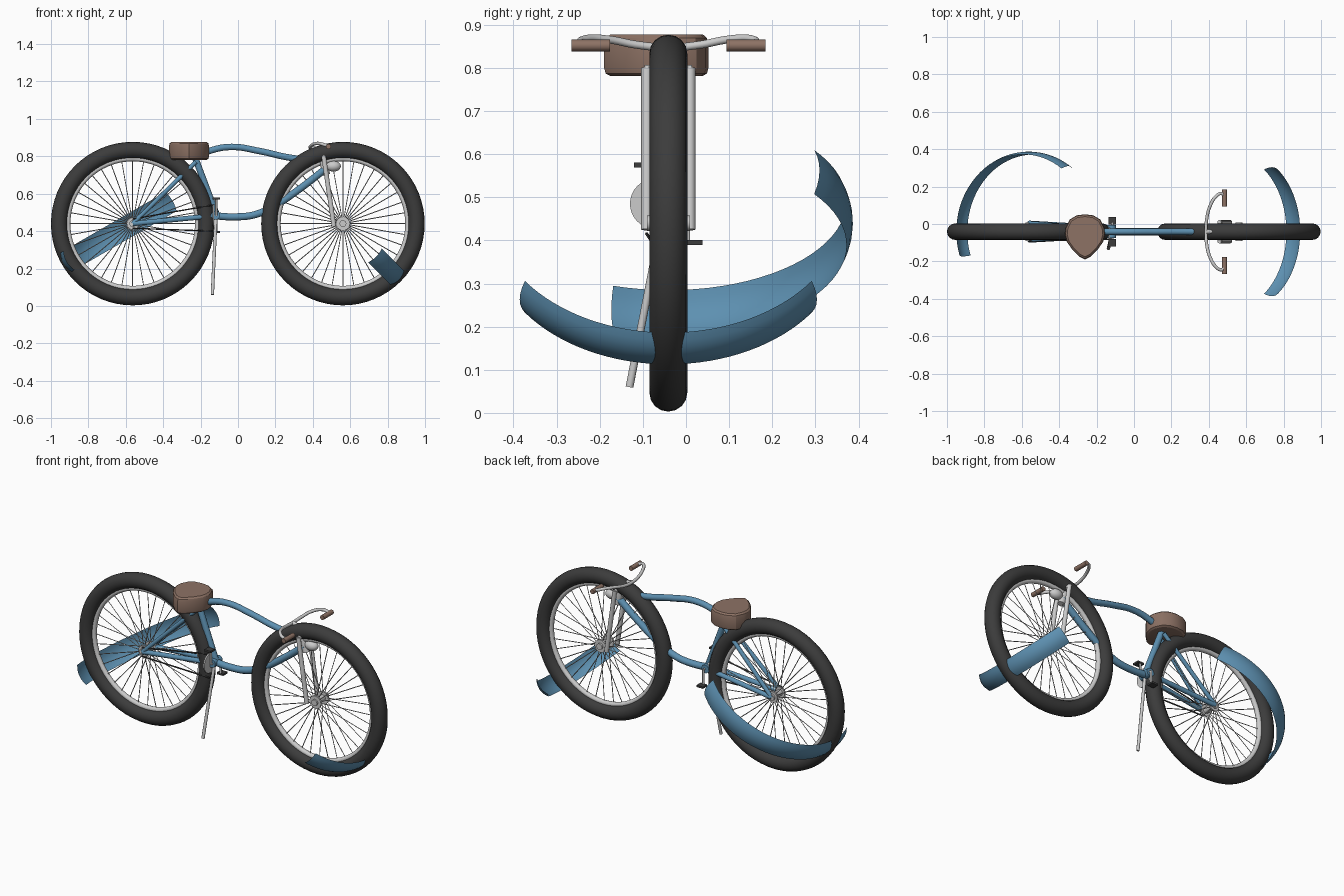
import bpy, bmesh
from math import sin, cos, pi, radians
from mathutils import Vector, Matrix

if "Cube" in bpy.data.objects:
    bpy.data.objects.remove(bpy.data.objects["Cube"])

Y = -0.041          # centre plane of the bike
HUB_Z = 0.44
REAR, FRONT = -0.563, 0.561


def material(name, rgb):
    m = bpy.data.materials.new(name)
    m.diffuse_color = (*rgb, 1)
    m.use_nodes = True
    m.node_tree.nodes["Principled BSDF"].inputs["Base Color"].default_value = m.diffuse_color
    return m


BLUE = material("blue_paint", (0.11, 0.28, 0.44))
BLACK = material("rubber", (0.045, 0.045, 0.045))
BROWN = material("leather", (0.27, 0.17, 0.13))


def finish(ob, mat, angle=40):
    if mat:
        ob.data.materials.append(mat)
    bpy.ops.object.select_all(action='DESELECT')
    ob.select_set(True)
    bpy.context.view_layer.objects.active = ob
    bpy.ops.object.shade_smooth_by_angle(angle=radians(angle))
    return ob


def from_bmesh(name, bm, mat=None, angle=40):
    me = bpy.data.meshes.new(name)
    bm.to_mesh(me)
    bm.free()
    ob = bpy.data.objects.new(name, me)
    bpy.context.collection.objects.link(ob)
    return finish(ob, mat, angle)


def tubes(name, paths, r, mat=None, res=3, steps=8):
    """Round tubes through the given points; more than two points are curved."""
    cu = bpy.data.curves.new(name, 'CURVE')
    cu.dimensions = '3D'
    cu.bevel_depth, cu.bevel_resolution, cu.use_fill_caps = r, res, True
    for path in paths:
        if len(path) == 2:
            sp = cu.splines.new('POLY')
            sp.points.add(1)
            for p, co in zip(sp.points, path):
                p.co = (*co, 1)
        else:
            sp = cu.splines.new('BEZIER')
            sp.resolution_u = steps
            sp.bezier_points.add(len(path) - 1)
            for p, co in zip(sp.bezier_points, path):
                p.co = co
                p.handle_left_type = p.handle_right_type = 'AUTO'
    ob = bpy.data.objects.new(name, cu)
    bpy.context.collection.objects.link(ob)
    bpy.ops.object.select_all(action='DESELECT')
    ob.select_set(True)
    bpy.context.view_layer.objects.active = ob
    bpy.ops.object.convert(target='MESH')
    return finish(bpy.context.object, mat)


def cylinder(name, loc, r, depth, axis, mat=None, n=32):
    rot = {'x': (0, pi / 2, 0), 'y': (pi / 2, 0, 0), 'z': (0, 0, 0)}[axis]
    bpy.ops.mesh.primitive_cylinder_add(vertices=n, radius=r, depth=depth, location=loc, rotation=rot)
    bpy.context.object.name = name
    return finish(bpy.context.object, mat)


def torus(name, loc, major, minor, mat=None, n=16):
    bpy.ops.mesh.primitive_torus_add(major_segments=64, minor_segments=n, major_radius=major,
                                     minor_radius=minor, location=loc, rotation=(pi / 2, 0, 0))
    bpy.context.object.name = name
    return finish(bpy.context.object, mat, 60)


def wheel(name, x, hub_r):
    c = (x, Y, HUB_Z)
    torus(name + "_tyre", c, 0.393, 0.044, BLACK)
    torus(name + "_rim", c, 0.348, 0.015, None, 10)
    cylinder(name + "_hub", c, 0.018, 0.10, 'y')
    for s in (-1, 1):
        cylinder(name + "_hub_flange", (x, Y + s * 0.035, HUB_Z), hub_r, 0.01, 'y')
    spokes = []
    for i in range(36):
        a = 2 * pi * i / 36
        side = 0.033 if i % 2 else -0.033
        spokes.append([(x + 0.025 * cos(a), Y + side, HUB_Z + 0.025 * sin(a)),
                       (x + 0.345 * cos(a), Y, HUB_Z + 0.345 * sin(a))])
    tubes(name + "_spokes", spokes, 0.0025, None, 0)


def fender(name, x, u, width, a0, a1, r):
    """Crowned strip swept around the axle in the plane of u and the y axis."""
    u = Vector(u).normalized()
    n = Vector((-u.z, 0, u.x))
    bm = bmesh.new()
    rows = []
    for i in range(33):
        a = radians(a0 + (a1 - a0) * i / 32)
        row = []
        for j in range(7):
            t = j / 3 - 1
            d = u * cos(a) + Vector((0, sin(a), 0))
            row.append(bm.verts.new(Vector((x, Y, HUB_Z)) + d * (r - 0.015 * t * t) + n * (t * width / 2)))
        rows.append(row)
    for p, q in zip(rows, rows[1:]):
        for j in range(6):
            bm.faces.new((p[j], p[j + 1], q[j + 1], q[j]))
    from_bmesh(name, bm, BLUE)


# Wheels and fenders
wheel("rear_wheel", REAR, 0.032)
wheel("front_wheel", FRONT, 0.037)
fender("rear_fender", REAR, (cos(radians(30)), 0, sin(radians(30))), 0.118, 55, 198, 0.428)
fender("front_fender", FRONT, (1, 0, -1), 0.104, -54, 54, 0.426)

# Frame
tubes("top_tube", [[(-0.235, Y, 0.79), (-0.152, Y, 0.829), (-0.035, Y, 0.85), (0.115, Y, 0.828),
                    (0.275, Y, 0.793), (0.455, Y, 0.775)]], 0.018, BLUE)
tubes("down_tube", [[(0.47, Y, 0.735), (0.33, Y, 0.626), (0.195, Y, 0.535), (0.09, Y, 0.488),
                     (-0.02, Y, 0.476), (-0.13, Y, 0.482)]], 0.02, BLUE)
tubes("seat_tube", [[(-0.115, Y, 0.49), (-0.232, Y, 0.80)]], 0.018, BLUE)
cylinder("bottom_bracket", (-0.12, Y, 0.485), 0.024, 0.07, 'y', BLUE)
tubes("seat_stays", [[(-0.225, Y + s * 0.02, 0.77), (REAR, Y + s * 0.045, HUB_Z)] for s in (-1, 1)],
      0.012, BLUE)
tubes("chain_stays", [[(-0.13, Y + s * 0.02, 0.482), (REAR, Y + s * 0.045, HUB_Z)] for s in (-1, 1)],
      0.014, BLUE)

# Fork, head tube and headlight
tubes("fork_legs", [[(0.458, Y + s * 0.05, 0.80), (0.513, Y + s * 0.05, 0.425)] for s in (-1, 1)], 0.013)
tubes("fork_crown", [[(0.458, Y - 0.055, 0.795), (0.458, Y + 0.055, 0.795)]], 0.012)
tubes("head_tube", [[(0.43, Y, 0.845), (0.475, Y, 0.70)]], 0.02)
bpy.ops.mesh.primitive_uv_sphere_add(segments=24, ring_count=12, radius=1, location=(0.51, Y, 0.747))
lamp = bpy.context.object
lamp.name = "headlight"
lamp.scale = (0.04, 0.03, 0.029)
finish(lamp, None)

# Handlebar, stem and grips
half = [(0.385, 0.0, 0.847), (0.389, 0.07, 0.853), (0.408, 0.14, 0.866),
        (0.437, 0.187, 0.868), (0.466, 0.204, 0.86), (0.485, 0.19, 0.853)]
bar = [(x, Y - d, z) for x, d, z in reversed(half)] + [(x, Y + d, z) for x, d, z in half[1:]]
tubes("handlebar", [bar], 0.009)
tubes("stem", [[(0.385, Y, 0.848), (0.435, Y, 0.835)]], 0.012)
for s, side in ((-1, "near"), (1, "far")):
    cylinder(side + "_grip", (0.484, Y + s * 0.18, 0.852), 0.0135, 0.09, 'y', BROWN, 16)

# Seat: pear-shaped outline stacked through a rounded side profile
outline = [(0, 0.052), (0.045, 0.046), (0.082, 0.024), (0.103, -0.02), (0.107, -0.055),
           (0.097, -0.095), (0.068, -0.137), (0.03, -0.175), (0, -0.19)]
outline += [(-x, y) for x, y in reversed(outline[1:-1])]
bm = bmesh.new()
rings = [[bm.verts.new((-0.262 + x * k, -0.06 + (y + 0.06) * k, z)) for x, y in outline]
         for k, z in ((0.88, 0.781), (0.97, 0.787), (1, 0.80), (1, 0.855), (0.97, 0.869), (0.89, 0.877))]
for p, q in zip(rings, rings[1:]):
    for i in range(len(p)):
        j = (i + 1) % len(p)
        bm.faces.new((p[i], p[j], q[j], q[i]))
bm.faces.new(rings[0])
bm.faces.new(rings[-1])
bmesh.ops.recalc_face_normals(bm, faces=bm.faces)
from_bmesh("seat", bm, BROWN, 30)

# Chainring, cranks, pedals and chain
cylinder("chainring", (-0.133, -0.072, 0.485), 0.058, 0.008, 'x')
tubes("cranks", [[(-0.116, Y - 0.045, 0.485), (-0.116, Y - 0.045, 0.575)],
                 [(-0.116, Y + 0.045, 0.485), (-0.116, Y + 0.045, 0.395)],
                 [(-0.116, Y - 0.045, 0.485), (-0.116, Y + 0.045, 0.485)]], 0.006)
bm = bmesh.new()
for y, z in ((-0.1, 0.575), (0.018, 0.395)):
    bmesh.ops.create_cube(bm, size=1, matrix=Matrix.Translation((-0.116, y, z))
                          @ Matrix.Diagonal((0.042, 0.04, 0.011, 1)))
from_bmesh("pedals", bm, BLACK)
tubes("chain", [[(REAR, Y - 0.05, 0.465), (-0.13, Y - 0.04, 0.54)],
                [(REAR, Y - 0.05, 0.415), (-0.13, Y - 0.04, 0.40)]], 0.004, BLACK, 1)

# Kickstand
tubes("kickstand", [[(-0.118, -0.05, 0.475), (-0.137, -0.131, 0.06)]], 0.009)
